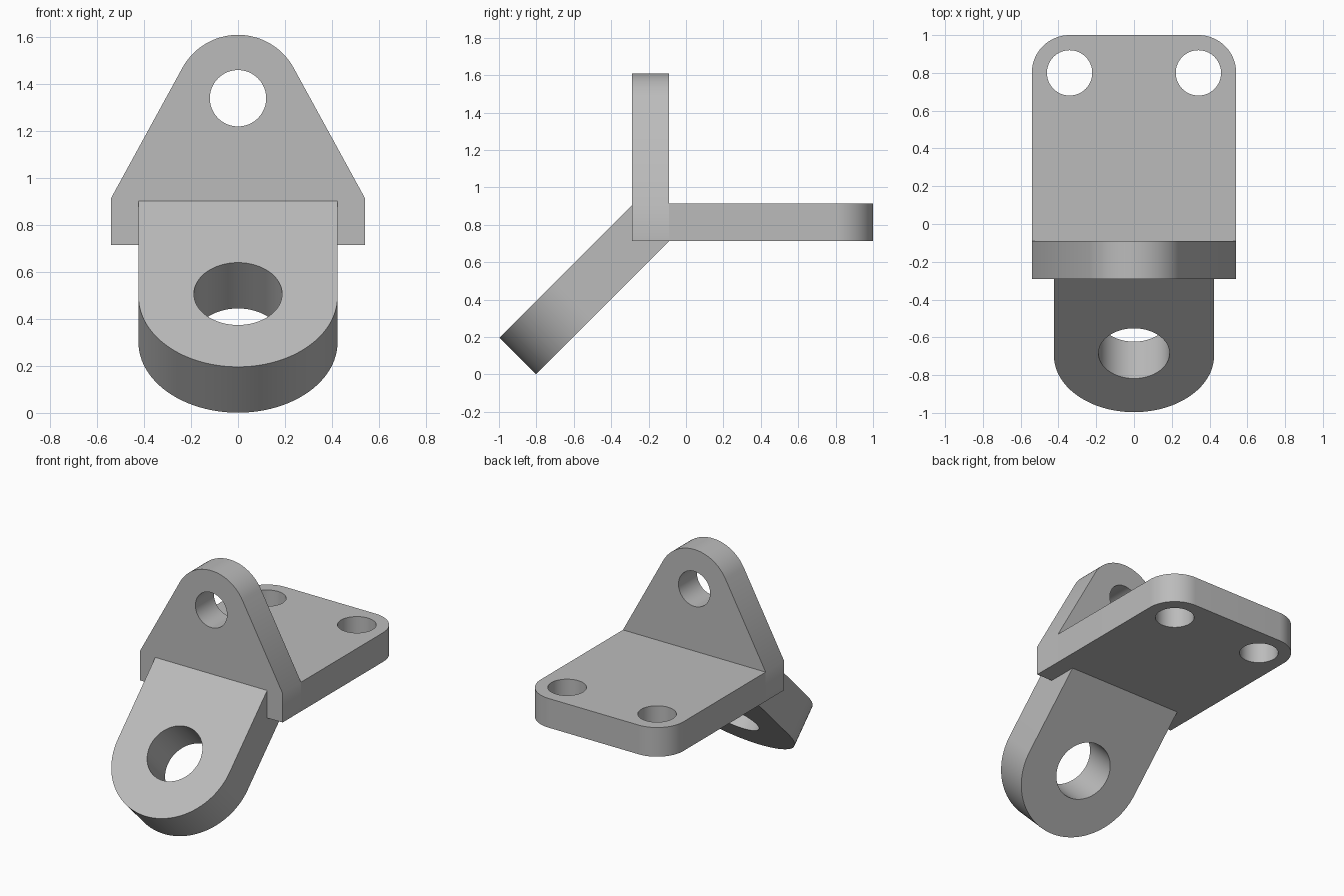
import bpy, bmesh
from math import pi, cos, sin, acos, atan2, hypot, radians

cube = bpy.data.objects.get("Cube")
if cube:
    bpy.data.objects.remove(cube, do_unlink=True)

steel = bpy.data.materials.new("plain grey")
steel.use_nodes = True
GREY = (0.5, 0.5, 0.5, 1)
steel.diffuse_color = GREY
steel.node_tree.nodes["Principled BSDF"].inputs["Base Color"].default_value = GREY


def arc(cx, cy, r, start, end, n=24):
    """Points along an arc, angles in radians."""
    return [(cx + r * cos(start + (end - start) * i / n),
             cy + r * sin(start + (end - start) * i / n)) for i in range(n + 1)]


def circle(cx, cy, r):
    return arc(cx, cy, r, 0, 2 * pi, 64)[:-1]


def plate(name, outline, holes, thickness, location, tilt):
    """Extruded flat outline with round holes, tilted about the x axis."""
    curve = bpy.data.curves.new(name, "CURVE")
    curve.dimensions = "2D"
    curve.fill_mode = "BOTH"
    curve.extrude = thickness / 2
    for loop in [outline] + [circle(*h) for h in holes]:
        spline = curve.splines.new("POLY")
        spline.points.add(len(loop) - 1)
        for point, (x, y) in zip(spline.points, loop):
            point.co = (x, y, 0, 1)
        spline.use_cyclic_u = True
    helper = bpy.data.objects.new(name + "_curve", curve)
    bpy.context.collection.objects.link(helper)
    graph = bpy.context.evaluated_depsgraph_get()
    mesh = bpy.data.meshes.new_from_object(helper.evaluated_get(graph))
    bpy.data.objects.remove(helper, do_unlink=True)

    # Weld caps to walls
    bm = bmesh.new()
    bm.from_mesh(mesh)
    bmesh.ops.remove_doubles(bm, verts=bm.verts, dist=0.0005)
    bmesh.ops.recalc_face_normals(bm, faces=bm.faces)
    bm.to_mesh(mesh)
    bm.free()

    obj = bpy.data.objects.new(name, mesh)
    bpy.context.collection.objects.link(obj)
    obj.location = location
    obj.rotation_euler.x = radians(tilt)
    mesh.materials.clear()
    mesh.materials.append(steel)
    bpy.ops.object.select_all(action="DESELECT")
    obj.select_set(True)
    bpy.context.view_layer.objects.active = obj
    bpy.ops.object.shade_smooth_by_angle(angle=radians(30))
    return obj


HALF = 0.541      # half width of base and upright
THICK = 0.2
LOW = 0.714       # underside of the base
SEAM = -0.09      # back face of the upright

# Base plate with two rounded rear corners and two bolt holes
hx, hy = HALF - THICK, 0.8
base = [(-HALF, SEAM), (HALF, SEAM)]
base += arc(hx, hy, 0.2, 0, pi / 2) + arc(-hx, hy, 0.2, pi / 2, pi)
plate("base_plate", base, [(hx, hy, 0.12), (-hx, hy, 0.12)],
      THICK, (0, 0, LOW + THICK / 2), 0)

# Upright lug, its sloping sides tangent to the rounded top
eye_z, eye_r, shoulder = 1.34, 0.27, LOW + THICK
drop = shoulder - eye_z
tangent = atan2(drop, HALF) + acos(eye_r / hypot(HALF, drop))
upright = [(-HALF, LOW), (HALF, LOW), (HALF, shoulder)]
upright += arc(0, eye_z, eye_r, tangent, pi - tangent, 40) + [(-HALF, shoulder)]
plate("upright_lug", upright, [(0, eye_z, 0.12)],
      THICK, (0, SEAM - THICK / 2, 0), 90)

# Sloping arm with a rounded end and a large eye
arm_r = 0.424
arm = arc(0, -0.016, arm_r, pi, 2 * pi, 48) + [(arm_r, 0.58), (-arm_r, 0.58)]
plate("sloping_arm", arm, [(0, 0, 0.188)], 0.276, (0, -0.5875, 0.4095), 45)
